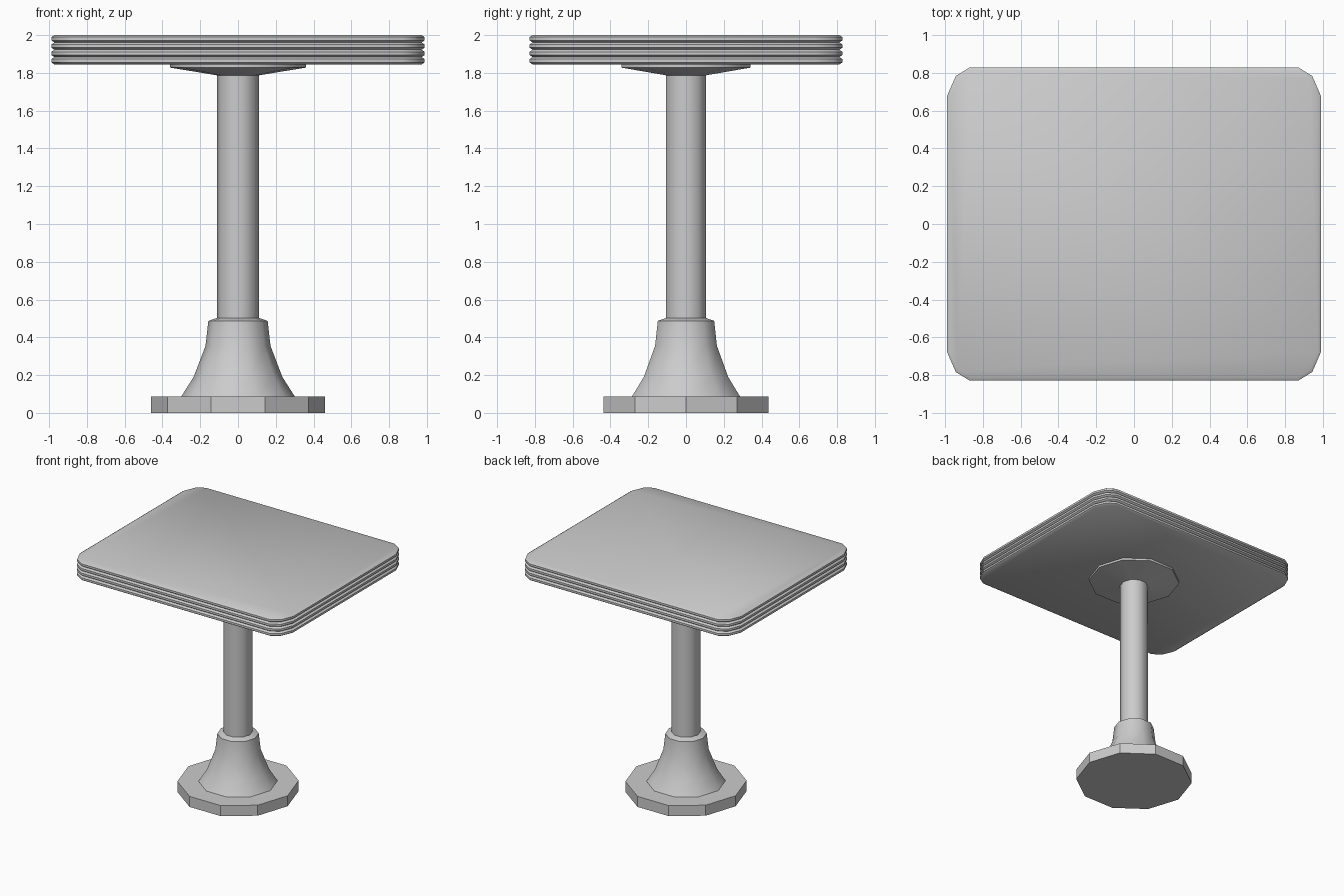
import bpy, bmesh, math

if "Cube" in bpy.data.objects:
    bpy.data.objects.remove(bpy.data.objects["Cube"])

SIDES = 10


def finish(name, bm, angle=40):
    bmesh.ops.remove_doubles(bm, verts=bm.verts, dist=1e-5)
    bmesh.ops.recalc_face_normals(bm, faces=bm.faces)
    mesh = bpy.data.meshes.new(name)
    bm.to_mesh(mesh)
    bm.free()
    ob = bpy.data.objects.new(name, mesh)
    bpy.context.collection.objects.link(ob)
    bpy.ops.object.select_all(action='DESELECT')
    ob.select_set(True)
    bpy.context.view_layer.objects.active = ob
    bpy.ops.object.shade_smooth_by_angle(angle=math.radians(angle))
    return ob


def loft(name, rings, cap_bottom=True, cap_top=True, angle=40):
    bm = bmesh.new()
    loops = [[bm.verts.new(p) for p in ring] for ring in rings]
    n = len(loops[0])
    for a, b in zip(loops, loops[1:]):
        for i in range(n):
            j = (i + 1) % n
            bm.faces.new((a[i], a[j], b[j], b[i]))
    if cap_bottom:
        bm.faces.new(loops[0][::-1])
    if cap_top:
        bm.faces.new(loops[-1])
    return finish(name, bm, angle)


def lathe(name, profile, **kw):
    rings = [[(r * math.cos(math.tau * i / SIDES), r * math.sin(math.tau * i / SIDES), z)
              for i in range(SIDES)] for r, z in profile]
    return loft(name, rings, **kw)


# Ten-sided floor disc, flat facets
lathe("foot_disc", [(0.46, 0), (0.46, 0.088)], angle=30)

# Flared collar on the disc
lathe("flared_collar", [(0.30, 0.088), (0.235, 0.19), (0.172, 0.355),
                        (0.157, 0.487), (0.11, 0.503)],
      cap_bottom=False, cap_top=False)

# Column
lathe("column", [(0.11, 0.503), (0.11, 1.787)], cap_bottom=False, cap_top=False)

# Support plate under the top
lathe("support_plate", [(0.11, 1.787), (0.36, 1.828), (0.36, 1.845)],
      cap_bottom=False, cap_top=False)


# Tabletop with clipped round corners and four ribs around the edge
def outline(inset, z):
    quarter = [(0.988, 0.68), (0.943, 0.783), (0.87, 0.828)]
    quarter = [(x - inset * a, y - inset * b) for (x, y), (a, b)
               in zip(quarter, [(1, 0.25), (0.75, 0.75), (0.25, 1)])]
    back = [(-x, y) for x, y in reversed(quarter)]
    half = quarter + back
    return [(x, y, z) for x, y in half + [(-x, -y) for x, y in half]]


bottom, ribs = 1.845, 4
h = (2.0 - bottom) / ribs
rings = []
for k in range(ribs):
    z = bottom + k * h
    rings += [outline(0.016, z), outline(0, z + 0.28 * h), outline(0, z + 0.72 * h)]
rings.append(outline(0.016, 2.0))
loft("tabletop", rings)
